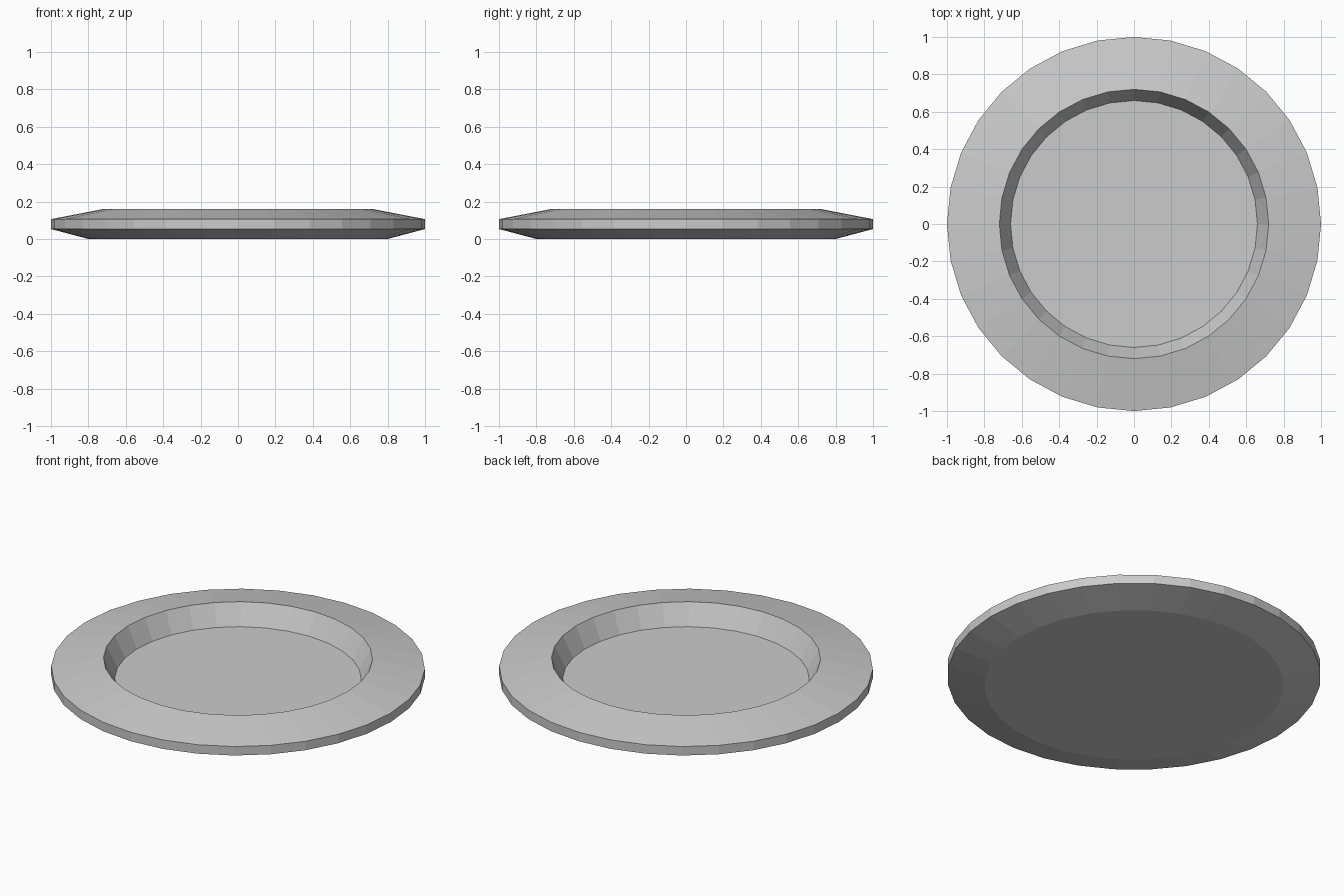
import bpy, bmesh
from math import cos, sin, tau

if "Cube" in bpy.data.objects:
    bpy.data.objects.remove(bpy.data.objects["Cube"])

SIDES = 32
# Plate profile (radius, height): from the foot, round the rim, down to the well floor
PROFILE = [(0.80, 0.0), (1.0, 0.053), (1.0, 0.106), (0.72, 0.16), (0.66, 0.04)]

bm = bmesh.new()
rings = [[bm.verts.new((r * cos(tau * i / SIDES), r * sin(tau * i / SIDES), z))
          for i in range(SIDES)] for r, z in PROFILE]

# Sloped and upright bands
for low, high in zip(rings, rings[1:]):
    for i in range(SIDES):
        j = (i + 1) % SIDES
        bm.faces.new((low[i], low[j], high[j], high[i]))

# Underside and well floor
bm.faces.new(rings[0][::-1])
bm.faces.new(rings[-1])
bmesh.ops.recalc_face_normals(bm, faces=bm.faces)

mesh = bpy.data.meshes.new("plate")
bm.to_mesh(mesh)
bm.free()
bpy.context.collection.objects.link(bpy.data.objects.new("plate", mesh))
